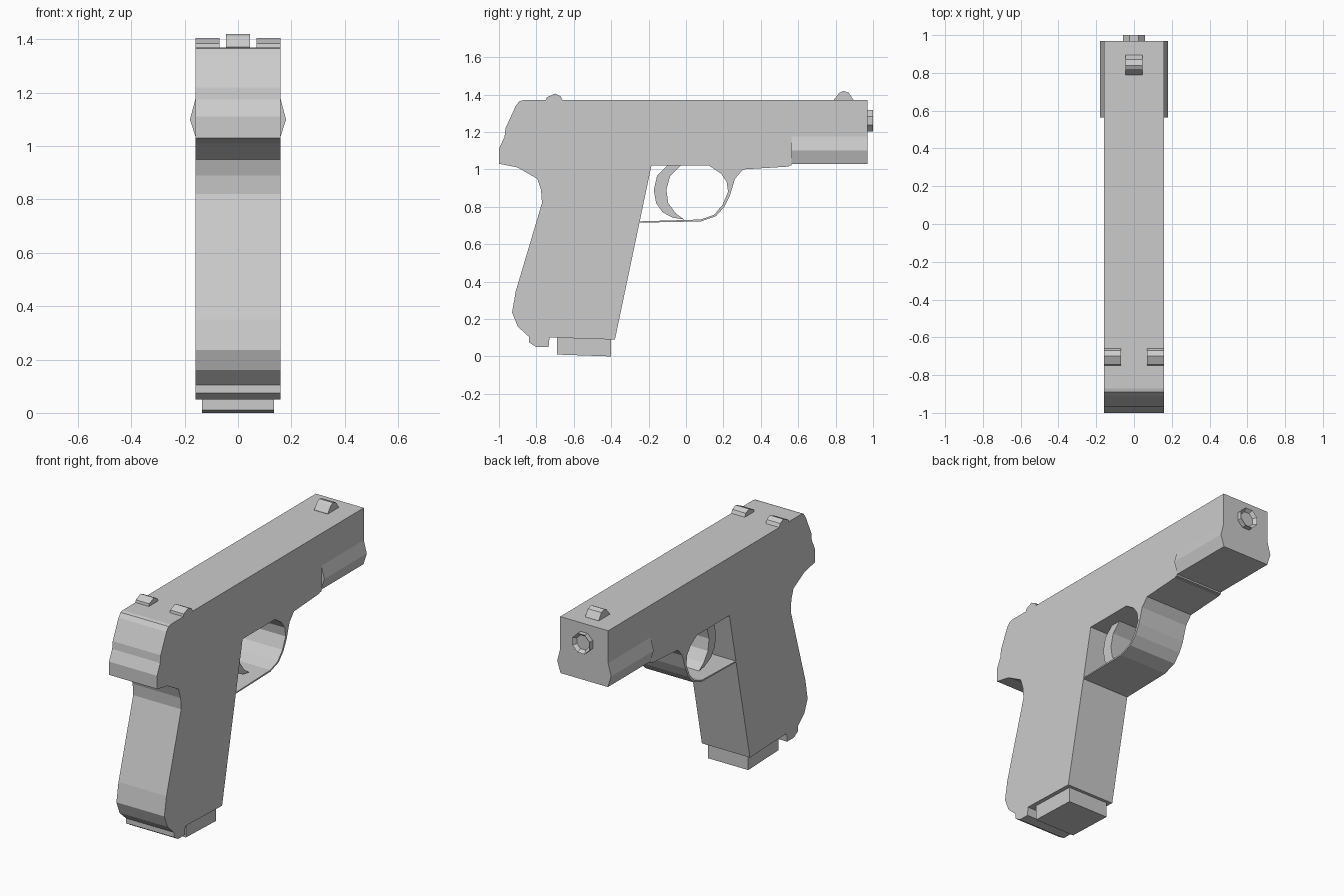
import bpy, bmesh
from math import pi
from mathutils import Matrix


def finish(name, bm):
    bmesh.ops.recalc_face_normals(bm, faces=bm.faces)
    mesh = bpy.data.meshes.new(name)
    bm.to_mesh(mesh)
    bm.free()
    ob = bpy.data.objects.new(name, mesh)
    bpy.context.collection.objects.link(ob)
    return ob


def extrude(name, points, offset):
    """Closed outline of 3D points pushed along an offset vector."""
    bm = bmesh.new()
    face = bm.faces.new([bm.verts.new(p) for p in points])
    new = bmesh.ops.extrude_face_region(bm, geom=[face], use_keep_orig=True)["geom"]
    bmesh.ops.translate(bm, vec=offset,
                        verts=[v for v in new if isinstance(v, bmesh.types.BMVert)])
    return finish(name, bm)


def side_part(name, profile, x0, x1):
    """Side profile of (y, z) points, running from x0 to x1."""
    return extrude(name, [(x0, y, z) for y, z in profile], (x1 - x0, 0, 0))


W = 0.16

# Slide and grip as one silhouette
side_part("slide_and_grip", [
    (-0.87, 1.37), (0.565, 1.37), (0.565, 1.02), (-0.185, 1.02),
    (-0.38, 0.09), (-0.69, 0.10), (-0.73, 0.10), (-0.735, 0.05),
    (-0.80, 0.05), (-0.84, 0.075), (-0.84, 0.105), (-0.90, 0.16),
    (-0.93, 0.235), (-0.91, 0.35), (-0.77, 0.82), (-0.775, 0.89),
    (-0.795, 0.95), (-0.90, 1.01), (-1.0, 1.03), (-1.0, 1.11),
    (-0.97, 1.175), (-0.965, 1.22), (-0.91, 1.34), (-0.89, 1.365)], -W, W)

# Front of the slide, with flared lower sides
half = [(W, 1.37), (W, 1.175), (0.18, 1.10), (0.158, 1.03)]
section = half + [(-x, z) for x, z in reversed(half)]
extrude("slide_front", [(x, 0.565, z) for x, z in section], (0, 0.405, 0))

# Magazine base
side_part("magazine", [(-0.69, 0.11), (-0.69, 0.01), (-0.40, 0.0), (-0.40, 0.11)],
          -0.135, 0.135)

# Trigger guard, full width thin band
side_part("trigger_guard", [
    (-0.255, 0.715), (0.08, 0.722), (0.16, 0.75), (0.205, 0.80),
    (0.245, 0.91), (0.262, 0.96), (0.305, 1.0), (0.55, 1.015), (0.55, 1.022),
    (0.12, 1.022), (0.19, 0.98), (0.22, 0.935), (0.23, 0.88),
    (0.22, 0.81), (0.19, 0.77), (0.14, 0.745), (-0.01, 0.735),
    (-0.255, 0.722)][:4] + [
    (0.235, 0.86), (0.262, 0.95), (0.305, 1.0), (0.55, 1.015), (0.55, 1.022),
    (0.12, 1.022), (0.185, 0.98), (0.217, 0.935), (0.225, 0.88),
    (0.195, 0.81), (0.15, 0.757), (0.08, 0.732), (-0.255, 0.722)], -W, W)

# Crescent trigger
side_part("trigger", [
    (-0.10, 1.02), (-0.155, 0.965), (-0.172, 0.89), (-0.16, 0.82),
    (-0.125, 0.77), (-0.07, 0.742), (-0.01, 0.732), (-0.055, 0.765),
    (-0.095, 0.82), (-0.105, 0.89), (-0.085, 0.965), (-0.03, 1.02)], -0.08, 0.08)

# Front sight and the mirrored pair of rear sights
side_part("front_sight", [(0.79, 1.36), (0.79, 1.372), (0.82, 1.41), (0.84, 1.42),
                          (0.87, 1.41), (0.895, 1.372), (0.895, 1.36)], -0.045, 0.045)
rear = [(-0.75, 1.36), (-0.745, 1.385), (-0.70, 1.405), (-0.67, 1.39), (-0.655, 1.36)]
for side, label in ((-1, "left"), (1, "right")):
    side_part("rear_sight_" + label, rear, side * 0.07, side * W)

# Octagonal muzzle with a recessed bore
bm = bmesh.new()
turn = Matrix.Translation((0, 0.975, 1.26)) @ Matrix.Rotation(-pi / 2, 4, 'X') \
    @ Matrix.Rotation(pi / 8, 4, 'Z')
bmesh.ops.create_cone(bm, cap_ends=True, segments=8, radius1=0.062, radius2=0.062,
                      depth=0.05, matrix=turn)
bm.normal_update()
cap = max(bm.faces, key=lambda f: f.calc_center_median().y)
bmesh.ops.inset_region(bm, faces=[cap], thickness=0.017)
bmesh.ops.translate(bm, verts=cap.verts, vec=(0, -0.02, 0))
finish("muzzle", bm)
